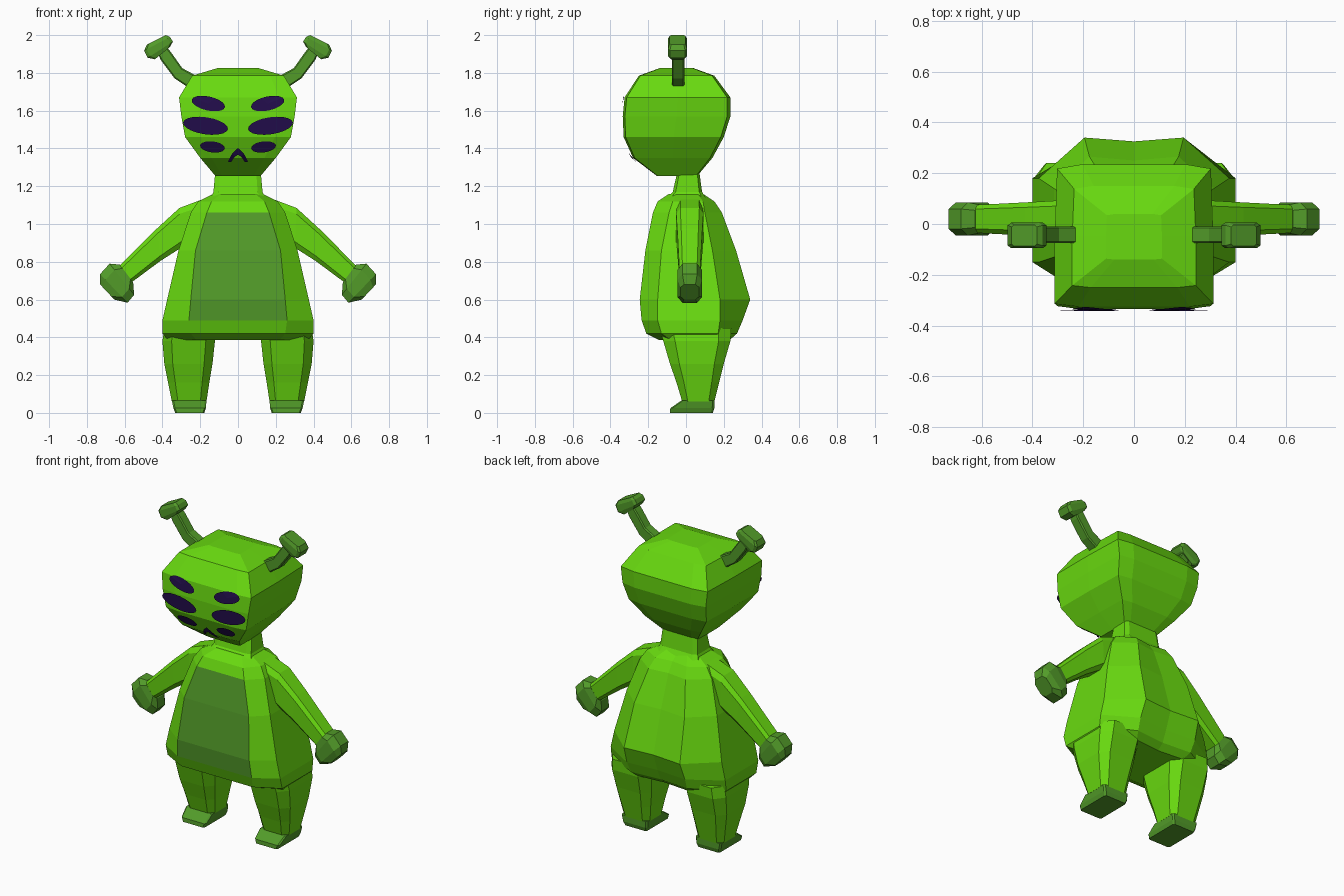
import bpy, bmesh, math
from mathutils import Vector

old = bpy.data.objects.get("Cube")
if old:
    bpy.data.objects.remove(old, do_unlink=True)


def material(name, r, g, b):
    m = bpy.data.materials.new(name)
    m.use_nodes = True
    m.diffuse_color = (r, g, b, 1)
    m.node_tree.nodes["Principled BSDF"].inputs["Base Color"].default_value = (r, g, b, 1)
    return m


lime = material("lime green", 0.14, 0.70, 0.005)
moss = material("moss green", 0.085, 0.33, 0.022)
purple = material("dark purple", 0.016, 0.004, 0.07)


def finish(name, bm, mats, mirror):
    me = bpy.data.meshes.new(name)
    bm.to_mesh(me)
    bm.free()
    for m in mats:
        me.materials.append(m)
    ob = bpy.data.objects.new(name, me)
    bpy.context.collection.objects.link(ob)
    if mirror:
        ob.modifiers.new("Mirror", 'MIRROR').use_axis[0] = True
    return ob


def loft(name, rings, mats, mirror=False, rule=None):
    """Skin a list of point rings and cap both ends."""
    bm = bmesh.new()
    loops = [[bm.verts.new(p) for p in ring] for ring in rings]
    for a, b in zip(loops, loops[1:]):
        for i in range(len(a)):
            j = (i + 1) % len(a)
            bm.faces.new((a[i], a[j], b[j], b[i]))
    bm.faces.new(loops[0])
    bm.faces.new(loops[-1])
    bmesh.ops.recalc_face_normals(bm, faces=bm.faces)
    bm.normal_update()
    if rule:
        for f in bm.faces:
            f.material_index = int(rule(f))
    return finish(name, bm, mats, mirror)


def octagon(c):
    return [(1, -c), (1, c), (c, 1), (-c, 1), (-1, c), (-1, -c), (-c, -1), (c, -1)]


def level(z, x0, x1, y0, y1, outline):
    """Horizontal section filling a rectangle."""
    return [((x0 + x1) / 2 + s * (x1 - x0) / 2, (y0 + y1) / 2 + t * (y1 - y0) / 2, z)
            for s, t in outline]


def across(a, b, y, hy, outline):
    """Section spanning two x-z points, with half depth hy."""
    a, b = Vector((a[0], y, a[1])), Vector((b[0], y, b[1]))
    return [(a + b) / 2 + (a - b) / 2 * s + Vector((0, hy * t, 0)) for s, t in outline]


# Torso: z, half width, front y, back y, flat front half width, side front y, side back y
torso = [
    (0.385, 0.37, -0.14, 0.23, 0.22, -0.08, 0.14),
    (0.42, 0.40, -0.21, 0.27, 0.25, -0.13, 0.17),
    (0.49, 0.40, -0.235, 0.30, 0.26, -0.15, 0.18),
    (0.60, 0.375, -0.245, 0.34, 0.25, -0.15, 0.18),
    (0.86, 0.315, -0.215, 0.265, 0.225, -0.13, 0.14),
    (1.06, 0.25, -0.175, 0.19, 0.165, -0.09, 0.10),
    (1.12, 0.21, -0.15, 0.15, 0.14, -0.07, 0.09),
    (1.16, 0.13, -0.09, 0.09, 0.09, -0.05, 0.06),
]


def torso_ring(z, hx, yf, yb, fx, sf, sb):
    half = [(fx, yf), (hx, sf), (hx, sb), (fx * 0.78, yb)]
    pts = [(0, yf)] + half + [(0, yb - 0.015)] + [(-x, y) for x, y in reversed(half)]
    return [(x, y, z) for x, y in pts]


def is_belly(f):
    c = f.calc_center_median()
    return c.y < -0.1 and 0.49 < c.z < 1.06 and abs(f.normal.x) < 0.1


loft("torso", [torso_ring(*r) for r in torso], [lime, moss], rule=is_belly)

# Neck
loft("neck", [level(z, -hx, hx, y0, y1, octagon(0.8)) for z, hx, y0, y1 in [
    (1.13, 0.15, -0.11, 0.11), (1.17, 0.13, -0.07, 0.085), (1.28, 0.12, -0.045, 0.07)]], [lime])

# Head: z, half width, front y, back y
head = [
    (1.255, 0.12, -0.155, 0.06), (1.35, 0.20, -0.28, 0.14), (1.46, 0.28, -0.33, 0.20),
    (1.57, 0.30, -0.335, 0.235), (1.67, 0.312, -0.325, 0.235),
    (1.785, 0.243, -0.25, 0.15), (1.825, 0.11, -0.14, 0.04),
]
half = [(0.7, -1), (1, -0.96), (1, 0), (0.97, 0.94), (0.65, 1)]
skull = half + [(-x, y) for x, y in reversed(half)]
loft("head", [level(z, -hx, hx, y0, y1, skull) for z, hx, y0, y1 in head], [lime])


# Face marks: thin plates that follow the front of the head
def face_y(z):
    for a, b in zip(head, head[1:]):
        if a[0] <= z <= b[0]:
            return a[2] + (b[2] - a[2]) * (z - a[0]) / (b[0] - a[0]) - 0.008
    return head[-1][2]


def eye(name, x, z, rx, rz, tilt):
    bm = bmesh.new()
    mid = bm.verts.new((x, face_y(z), z))
    rim = []
    for i in range(20):
        t = math.tau * i / 20
        u, v = rx * math.cos(t), rz * math.sin(t)
        pz = z + u * math.sin(tilt) + v * math.cos(tilt)
        rim.append(bm.verts.new((x + u * math.cos(tilt) - v * math.sin(tilt), face_y(pz), pz)))
    for i in range(20):
        bm.faces.new((mid, rim[i], rim[(i + 1) % 20]))
    finish(name, bm, [purple], True)


eye("upper_eyes", 0.157, 1.638, 0.09, 0.037, 0.22)
eye("middle_eyes", 0.172, 1.52, 0.12, 0.045, 0.15)
eye("lower_eyes", 0.135, 1.408, 0.066, 0.029, 0.12)

bm = bmesh.new()
outer = [(0, 1.402), (0.03, 1.375), (0.054, 1.33)]
inner = [(0, 1.367), (0.018, 1.355), (0.036, 1.328)]
rows = [[bm.verts.new((x, face_y(z) - 0.003, z)) for x, z in row] for row in (outer, inner)]
for i in range(2):
    bm.faces.new((rows[0][i], rows[1][i], rows[1][i + 1], rows[0][i + 1]))
finish("mouth", bm, [purple], True)

# Legs and feet
legs = [(0.45, 0.13, 0.39, -0.14, 0.24), (0.38, 0.122, 0.40, -0.12, 0.235),
        (0.26, 0.135, 0.39, -0.085, 0.20), (0.16, 0.152, 0.37, -0.05, 0.175),
        (0.06, 0.167, 0.35, -0.02, 0.15)]
loft("legs", [level(*r, octagon(0.65)) for r in legs], [lime], True)
feet = [(0.065, 0.167, 0.35, -0.025, 0.15), (0.025, 0.17, 0.342, -0.083, 0.15),
        (0.0, 0.178, 0.332, -0.085, 0.142)]
loft("feet", [level(*r, octagon(0.9)) for r in feet], [moss], True)

# Arms and hands: upper point, lower point, half depth
arms = [((0.19, 1.13), (0.22, 0.88), 0.07), ((0.31, 1.085), (0.30, 0.875), 0.072),
        ((0.43, 0.975), (0.41, 0.805), 0.065), ((0.635, 0.77), (0.565, 0.69), 0.055)]
loft("arms", [across(a, b, 0.02, h, octagon(0.7)) for a, b, h in arms], [lime], True)
hands = [((0.625, 0.785), (0.555, 0.69), 0.056), ((0.68, 0.79), (0.55, 0.625), 0.065),
         ((0.73, 0.735), (0.585, 0.583), 0.065), ((0.73, 0.68), (0.655, 0.6), 0.05)]
loft("hands", [across(a, b, 0.02, h, octagon(0.6)) for a, b, h in hands], [moss], True)

# Antennae with knobs
stalks = [((0.23, 1.79), (0.26, 1.72)), ((0.295, 1.825), (0.335, 1.77)),
          ((0.355, 1.91), (0.41, 1.87)), ((0.39, 1.95), (0.43, 1.92))]
loft("antenna_stalks", [across(a, b, -0.042, 0.033, octagon(0.8)) for a, b in stalks],
     [moss], True)
knobs = [((0.36, 1.937), (0.44, 1.872), 0.042), ((0.345, 1.965), (0.478, 1.88), 0.05),
         ((0.36, 1.99), (0.497, 1.918), 0.05), ((0.382, 2.0), (0.482, 1.95), 0.042)]
loft("antenna_knobs", [across(a, b, -0.045, h, octagon(0.8)) for a, b, h in knobs],
     [moss], True)
